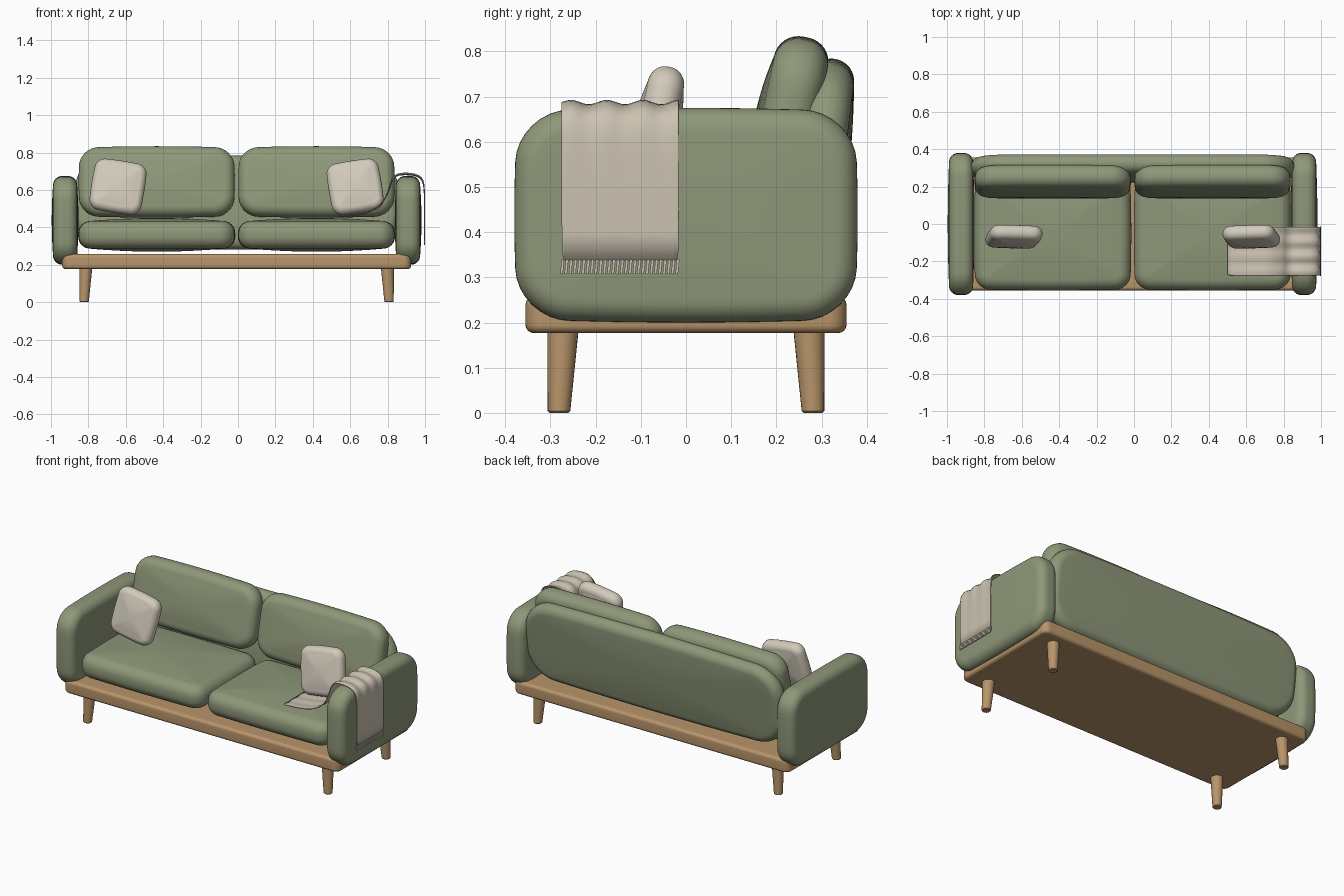
import bpy, bmesh, math
from mathutils import Matrix, Vector

if "Cube" in bpy.data.objects:
    bpy.data.objects.remove(bpy.data.objects["Cube"])


def material(name, rgb):
    m = bpy.data.materials.new(name)
    m.diffuse_color = (*rgb, 1)
    m.use_nodes = True
    m.node_tree.nodes["Principled BSDF"].inputs["Base Color"].default_value = m.diffuse_color
    return m


GREEN = material("sage fabric", (0.27, 0.31, 0.19))
WOOD = material("oak wood", (0.48, 0.30, 0.145))
CREAM = material("cream fabric", (0.65, 0.60, 0.50))
THROW = material("beige knit", (0.60, 0.54, 0.44))
CX = -0.0075  # sofa centre; the throw sticks out on the right


def finish(bm, name, mat, angle=50):
    bmesh.ops.recalc_face_normals(bm, faces=bm.faces)
    me = bpy.data.meshes.new(name)
    bm.to_mesh(me)
    bm.free()
    me.materials.append(mat)
    for p in me.polygons:
        p.use_smooth = True
    me.set_sharp_from_angle(angle=math.radians(angle))
    ob = bpy.data.objects.new(name, me)
    bpy.context.collection.objects.link(ob)
    return ob


def outline(a, b, r, e, steps=8, side=8):
    """Rounded rectangle with slightly bowed sides."""
    corners = []
    for i, (sx, sy) in enumerate([(1, 1), (-1, 1), (-1, -1), (1, -1)]):
        for k in range(steps + 1):
            t = math.pi / 2 * (i + k / steps)
            corners.append((sx * (a - r) + r * math.cos(t), sy * (b - r) + r * math.sin(t)))
    pts = []
    for i, p in enumerate(corners):
        pts.append(p)
        if i % (steps + 1) == steps:
            q = corners[(i + 1) % len(corners)]
            for k in range(1, side):
                f = k / side
                pts.append((p[0] + (q[0] - p[0]) * f, p[1] + (q[1] - p[1]) * f))
    return [(x * (1 - e * (y / b) ** 2 / a), y * (1 - e * (x / a) ** 2 / b)) for x, y in pts]


def puff(name, mat, loc, u, v, t, axis, corner, edge, dome=0.0, bow=0.0, rot=None):
    """Cushion: u x v outline, thickness t along axis, rounded rim, domed faces."""
    a, b, rim = u / 2, v / 2, t / 2 - dome
    edge = min(edge, rim)
    half = []  # rings from the middle of the rim to the cap: inset, scale, height
    for k in range(9):
        w = math.pi / 2 * k / 8
        half.append((edge * (1 - math.cos(w)), 1, rim - edge + edge * math.sin(w)))
    for s in (0.93, 0.8, 0.6, 0.4, 0.2):
        half.append((edge, s, rim + dome * (1 - s * s)))
    rings = [(i, s, -h) for i, s, h in reversed(half)] + half
    place = {"x": lambda p, q, h: (h, p, q),
             "y": lambda p, q, h: (p, h, q),
             "z": lambda p, q, h: (p, q, h)}[axis]
    bm = bmesh.new()
    loops = []
    for ins, s, h in rings:
        pts = outline(a - ins, b - ins, max(corner - ins, 0.012), bow)
        loops.append([bm.verts.new(place(x * s, y * s, h)) for x, y in pts])
    n = len(loops[0])
    for lo, hi in zip(loops, loops[1:]):
        for i in range(n):
            j = (i + 1) % n
            bm.faces.new((lo[i], lo[j], hi[j], hi[i]))
    for loop, h in ((loops[0], -t / 2), (loops[-1], t / 2)):
        c = bm.verts.new(place(0, 0, h))
        for i in range(n):
            bm.faces.new((loop[i], loop[(i + 1) % n], c))
    bmesh.ops.remove_doubles(bm, verts=bm.verts, dist=1e-5)
    m = Matrix.Translation(loc)
    if rot:
        m = m @ rot
    bm.transform(m)
    return finish(bm, name, mat)


def tilt(back, roll=0):
    return (Matrix.Rotation(math.radians(-back), 4, "X")
            @ Matrix.Rotation(math.radians(roll), 4, "Y"))


# wooden platform
puff("wood_platform", WOOD, (CX, 0, 0.217), 1.865, 0.71, 0.08, "z", 0.04, 0.018)

# tapered legs, outer side nearly vertical
for sx, sn in ((-1, "left"), (1, "right")):
    for sy, yn in ((-1, "front"), (1, "back")):
        bm = bmesh.new()
        rings = []
        for z, r, d in ((0, 0.021, 0.0), (0.004, 0.025, 0.0), (0.19, 0.035, 0.009)):
            cx, cy = CX + sx * (0.815 - d), sy * (0.281 - d)
            rings.append([bm.verts.new((cx + r * math.cos(k * math.pi / 12),
                                        cy + r * math.sin(k * math.pi / 12), z)) for k in range(24)])
        for lo, hi in zip(rings, rings[1:]):
            for i in range(24):
                j = (i + 1) % 24
                bm.faces.new((lo[i], lo[j], hi[j], hi[i]))
        bm.faces.new(rings[0])
        bm.faces.new(rings[-1])
        finish(bm, f"{yn}_{sn}_leg", WOOD, 35)

# back panel
puff("back_panel", GREEN, (CX, 0.297, 0.533), 1.735, 0.505, 0.125, "y",
     0.17, 0.05, 0.012, 0.012, tilt(7))

for sx, sn in ((-1, "left"), (1, "right")):
    # armrests
    puff(f"{sn}_arm", GREEN, (CX + sx * 0.917, 0, 0.4375), 0.76, 0.475, 0.143, "x",
         0.115, 0.05, 0.007, 0.008)
    # seat and back cushions
    puff(f"{sn}_seat_cushion", GREEN, (CX + sx * 0.427, -0.05, 0.36), 0.84, 0.61, 0.18, "z",
         0.08, 0.065, 0.016, 0.006)
    puff(f"{sn}_back_cushion", GREEN, (CX + sx * 0.427, 0.226, 0.643), 0.835, 0.385, 0.15, "y",
         0.10, 0.055, 0.014, 0.008, tilt(12))
    # scatter pillows
    puff(f"{sn}_pillow", CREAM, (CX + sx * 0.634, -0.068, 0.617), 0.285, 0.285, 0.105, "y",
         0.05, 0.038, 0.012, 0.006, tilt(12, -sx * 9))

# throw blanket: path over seat and arm (x, z, ripple height)
PATH = [(0.50, 0.457, 0.001), (0.57, 0.460, 0.002), (0.65, 0.468, 0.002), (0.72, 0.488, 0.002),
        (0.775, 0.53, 0.002), (0.805, 0.59, 0.002), (0.818, 0.645, 0.003), (0.835, 0.676, 0.004),
        (0.87, 0.686, 0.005), (0.91, 0.686, 0.005), (0.95, 0.681, 0.005), (0.98, 0.666, 0.004),
        (0.994, 0.635, 0.002), (0.997, 0.58, 0.0005), (0.997, 0.46, 0.0005), (0.997, 0.337, 0.0005)]
Y0, Y1, COLS = -0.275, -0.016, 36
bm = bmesh.new()
grid = []
for i, (x, z, amp) in enumerate(PATH):
    p, q = PATH[max(i - 1, 0)], PATH[min(i + 1, len(PATH) - 1)]
    nrm = Vector((p[1] - q[1], 0, q[0] - p[0])).normalized()
    row = []
    for k in range(COLS + 1):
        y = Y0 + (Y1 - Y0) * k / COLS
        row.append(bm.verts.new(Vector((x, y, z)) + nrm * amp * math.sin((y - Y0) * 2 * math.pi / 0.08)))
    grid.append(row)
for lo, hi in zip(grid, grid[1:]):
    for k in range(COLS):
        bm.faces.new((lo[k], lo[k + 1], hi[k + 1], hi[k]))
throw = finish(bm, "throw_blanket", THROW, 180)
throw.modifiers.new("smooth", "SUBSURF").levels = 1
sol = throw.modifiers.new("thickness", "SOLIDIFY")
sol.thickness, sol.offset = 0.004, 0

# fringe strands along the hanging edge
bm = bmesh.new()
for k in range(28):
    y = Y0 + 0.002 + (Y1 - Y0 - 0.004) * k / 27
    m = (Matrix.Translation((0.997, y - 0.001, 0.323)) @ Matrix.Rotation(-0.1, 4, "X")
         @ Matrix.Diagonal((0.005, 0.006, 0.032, 1)))
    bmesh.ops.create_cube(bm, size=1, matrix=m)
finish(bm, "throw_fringe", THROW, 30)
